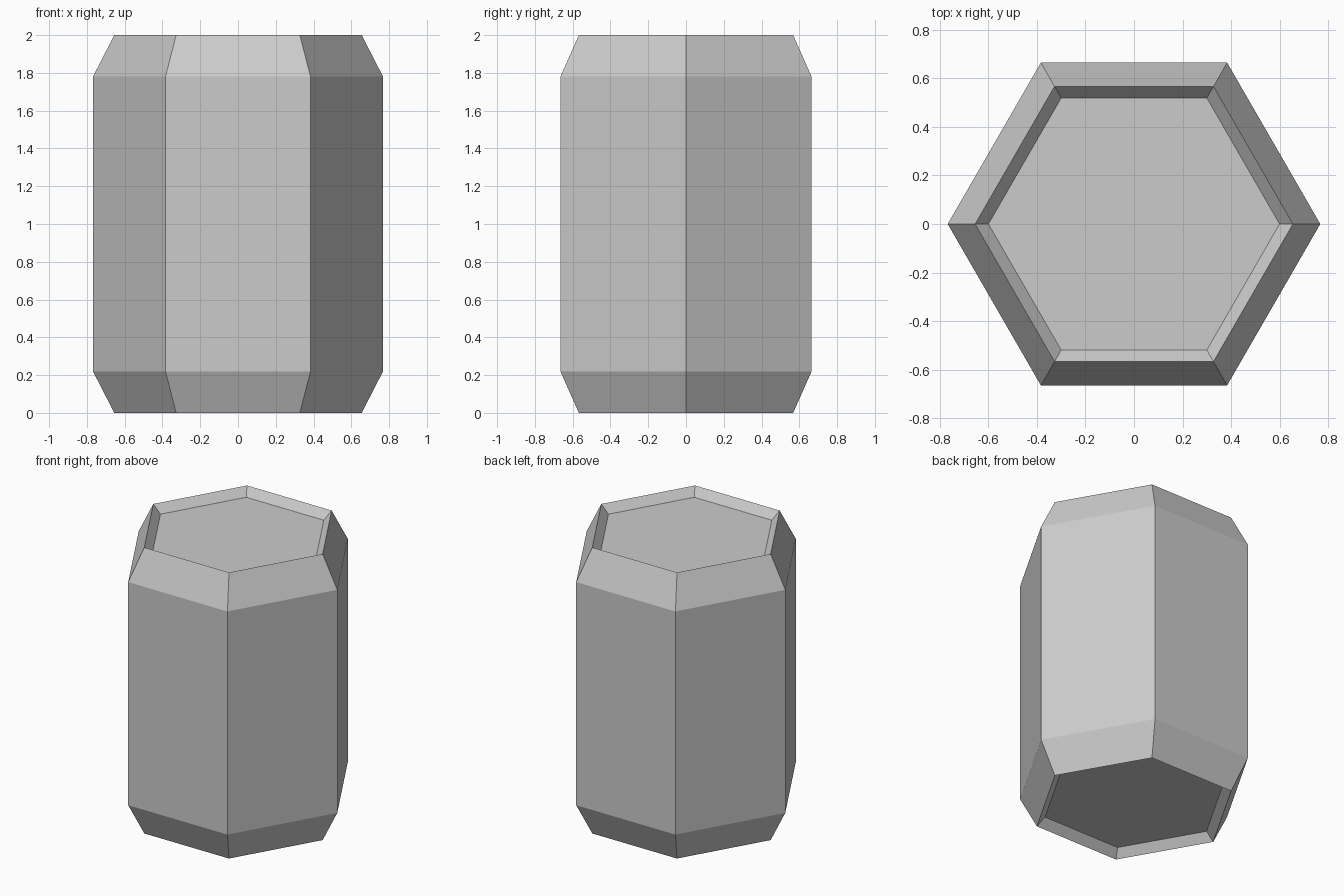
import bpy, bmesh
from math import cos, sin, pi

if "Cube" in bpy.data.objects:
    bpy.data.objects.remove(bpy.data.objects["Cube"])

SIDES = 6
# Half profile (radius, z): recessed bottom, rim, chamfer, wall
lower = [(0.60, 0.057), (0.655, 0.0), (0.768, 0.22)]
profile = lower + [(r, 2.0 - z) for r, z in reversed(lower)]

# Hexagonal can body: stacked rings bridged with flat quads
bm = bmesh.new()
rings = [[bm.verts.new((r * cos(2 * pi * i / SIDES), r * sin(2 * pi * i / SIDES), z))
          for i in range(SIDES)] for r, z in profile]
for a, b in zip(rings, rings[1:]):
    for i in range(SIDES):
        j = (i + 1) % SIDES
        bm.faces.new((a[i], a[j], b[j], b[i]))

# Recessed end panels
bm.faces.new(rings[0][::-1])
bm.faces.new(rings[-1])
bmesh.ops.recalc_face_normals(bm, faces=bm.faces)

mesh = bpy.data.meshes.new("can_body")
bm.to_mesh(mesh)
bm.free()
bpy.context.collection.objects.link(bpy.data.objects.new("can_body", mesh))
